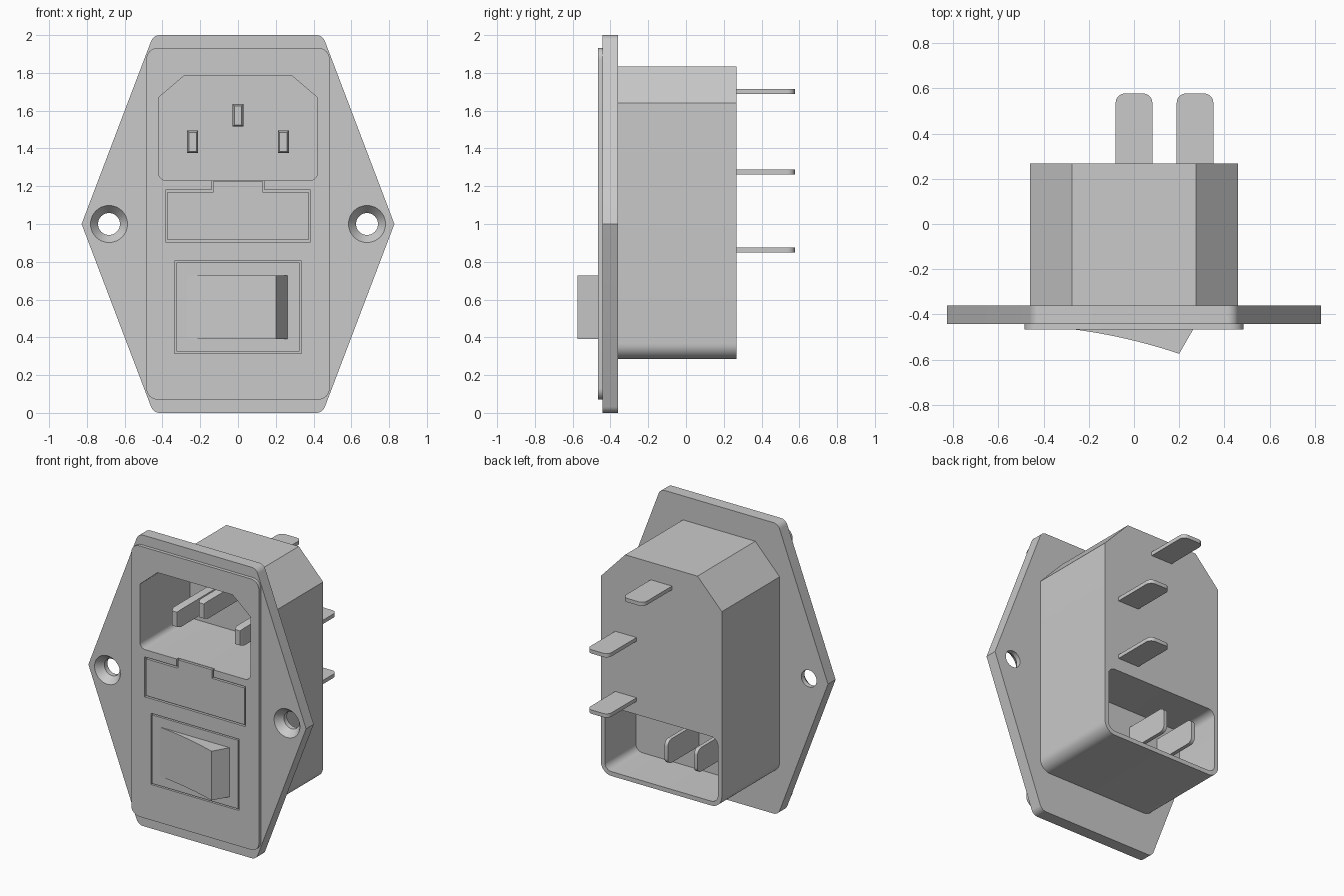
import bpy, bmesh, math
from mathutils import Vector, Matrix

cube = bpy.data.objects.get("Cube")
if cube:
    bpy.data.objects.remove(cube, do_unlink=True)

grey = bpy.data.materials.new("moulded grey")
grey.use_nodes = True
colour = (0.59, 0.59, 0.59, 1)
grey.diffuse_color = colour
grey.node_tree.nodes["Principled BSDF"].inputs["Base Color"].default_value = colour

# Depth levels, front to back
BEZEL, FLANGE, BODY, REAR = -0.466, -0.443, -0.36, 0.268
LUG_END = 0.577


def rounded(points, steps=8):
    """Fillet every (u, v, radius) corner of an outline."""
    out = []
    for i, (u, v, r) in enumerate(points):
        p = Vector((u, v))
        if not r:
            out.append(p)
            continue
        a = (Vector(points[i - 1][:2]) - p).normalized()
        b = (Vector(points[(i + 1) % len(points)][:2]) - p).normalized()
        half = a.angle(b) / 2
        centre = p + (a + b).normalized() * r / math.sin(half)
        start = (p + a * r / math.tan(half) - centre).normalized()
        end = (p + b * r / math.tan(half) - centre).normalized()
        out += [centre + start.slerp(end, k / steps) * r for k in range(steps + 1)]
    return out


def mirrored(right):
    """Complete a symmetric outline from its right half, listed bottom to top."""
    return right + [(-u, v, r) for u, v, r in reversed(right)]


def rect(u0, u1, v0, v1, r=0):
    return [(u0, v0, r), (u1, v0, r), (u1, v1, r), (u0, v1, r)]


def finish(name, bm):
    bmesh.ops.recalc_face_normals(bm, faces=bm.faces)
    mesh = bpy.data.meshes.new(name)
    bm.to_mesh(mesh)
    bm.free()
    mesh.materials.append(grey)
    obj = bpy.data.objects.new(name, mesh)
    bpy.context.collection.objects.link(obj)
    return obj


def prism(name, outline, lo, hi, axis="y", taper=0):
    """Extrude an outline along an axis, optionally tapering the low end."""
    place = {"x": lambda p, h: (h, p.x, p.y),
             "y": lambda p, h: (p.x, h, p.y),
             "z": lambda p, h: (p.x, p.y, h)}[axis]
    pts = rounded(outline)
    bm = bmesh.new()
    low = [bm.verts.new(place(p, lo)) for p in pts]
    high = [bm.verts.new(place(p, hi)) for p in pts]
    tip = bm.faces.new(low)
    bm.faces.new(high)
    for i in range(len(pts)):
        bm.faces.new((low[i - 1], low[i], high[i], high[i - 1]))
    if taper:
        bmesh.ops.recalc_face_normals(bm, faces=bm.faces)
        bmesh.ops.inset_region(bm, faces=[tip], thickness=taper, depth=taper * 2)
    return finish(name, bm)


def cone(name, x, front, back, r_front, r_back):
    bm = bmesh.new()
    turn = Matrix.Translation((x, (front + back) / 2, 1)) @ Matrix.Rotation(-math.pi / 2, 4, "X")
    bmesh.ops.create_cone(bm, cap_ends=True, segments=40, radius1=r_front, radius2=r_back,
                          depth=back - front, matrix=turn)
    return finish(name, bm)


def cut(obj, cutters):
    for c in cutters:
        mod = obj.modifiers.new("cut", "BOOLEAN")
        mod.operation = "DIFFERENCE"
        mod.solver = "EXACT"
        mod.object = c
    graph = bpy.context.evaluated_depsgraph_get()
    mesh = bpy.data.meshes.new_from_object(obj.evaluated_get(graph))
    obj.modifiers.clear()
    obj.data = mesh


def drawer_outline(gap):
    w, t = 0.385 - gap, 0.14 - gap
    return mirrored([(w, 0.905 + gap, 0), (w, 1.18 - gap, 0),
                     (t, 1.18 - gap, 0), (t, 1.238 - gap, 0)])


def switch_outline(gap):
    return rect(-0.335 + gap, 0.335 - gap, 0.315 + gap, 0.805 - gap)


# Shell: flange, raised bezel and rear housing
flange = prism("mounting_flange", mirrored([(0.448, 0, 0.05), (0.828, 1, 0), (0.448, 2, 0.05)]),
               FLANGE, BODY)
bezel = prism("front_bezel", rect(-0.485, 0.485, 0.07, 1.932, 0.06), BEZEL, FLANGE)
housing = prism("rear_housing", mirrored([(0.46, 0.286, 0.08), (0.46, 1.64, 0), (0.275, 1.835, 0)]),
                BODY, REAR)

# Cutters for the socket, rear bay, panel grooves and screw holes
socket = prism("socket_cutter", mirrored([(0.42, 1.23, 0.04), (0.42, 1.67, 0), (0.285, 1.785, 0)]),
               -0.6, 0.08)
bay = prism("rear_bay_cutter", rect(-0.43, 0.43, 0.316, 0.76, 0.05), -0.07, 0.4)
grooves = [prism("drawer_groove_cutter", drawer_outline(0), -0.6, BEZEL + 0.018),
           prism("switch_groove_cutter", switch_outline(0), -0.6, BEZEL + 0.018)]
holes = []
for x in (-0.683, 0.683):
    holes.append(cone("hole_cutter", x, -0.6, 0, 0.058, 0.058))
    holes.append(cone("countersink_cutter", x, FLANGE - 0.01, FLANGE + 0.05, 0.106, 0.058))

cut(flange, [socket] + holes)
cut(bezel, [socket] + grooves)
cut(housing, [socket, bay])
for c in [socket, bay] + grooves + holes:
    bpy.data.objects.remove(c, do_unlink=True)

# Fuse drawer and switch panel inside their grooves
parts = [flange, bezel, housing]
parts.append(prism("fuse_drawer", drawer_outline(0.011), BEZEL, FLANGE))
parts.append(prism("switch_panel", switch_outline(0.009), BEZEL, FLANGE))

# Rocker with a hollow curved face
curve = []
for i in range(13):
    t = i / 12
    curve.append((-0.27 + 0.47 * t, BEZEL - 0.108 * (0.55 * t + 0.45 * t * t), 0))
rocker = curve + [(0.262, BEZEL, 0), (0.262, FLANGE, 0), (-0.27, FLANGE, 0)]
parts.append(prism("rocker_switch", rocker, 0.39, 0.728, axis="z"))

# Tapered contact pins in the socket
for name, x, z, tip in (("left_pin", 0.24, 1.435, -0.32), ("right_pin", -0.24, 1.435, -0.32),
                        ("earth_pin", 0, 1.575, -0.37)):
    parts.append(prism(name, rect(x - 0.029, x + 0.029, z - 0.06, z + 0.06), tip, 0.1, taper=0.014))

# Rear solder lugs with rounded ends
for name, x, z in (("upper_lug", 0, 1.702), ("middle_lug", 0.27, 1.276), ("lower_lug", 0.27, 0.862)):
    tab = [(x - 0.081, REAR - 0.02, 0), (x + 0.081, REAR - 0.02, 0),
           (x + 0.081, LUG_END, 0.04), (x - 0.081, LUG_END, 0.04)]
    parts.append(prism(name, tab, z - 0.013, z + 0.013, axis="z"))

# Upright switch blades in the rear bay
for name, x in (("inner_blade", -0.035), ("outer_blade", -0.26)):
    tab = [(-0.08, 0.475, 0), (0.265, 0.475, 0.04), (0.265, 0.64, 0.04), (-0.08, 0.64, 0)]
    parts.append(prism(name, tab, x - 0.013, x + 0.013, axis="x"))

# Smooth the fillets, keep hard edges
bpy.ops.object.select_all(action="DESELECT")
for p in parts:
    p.select_set(True)
bpy.context.view_layer.objects.active = flange
bpy.ops.object.shade_smooth_by_angle(angle=math.radians(25))
